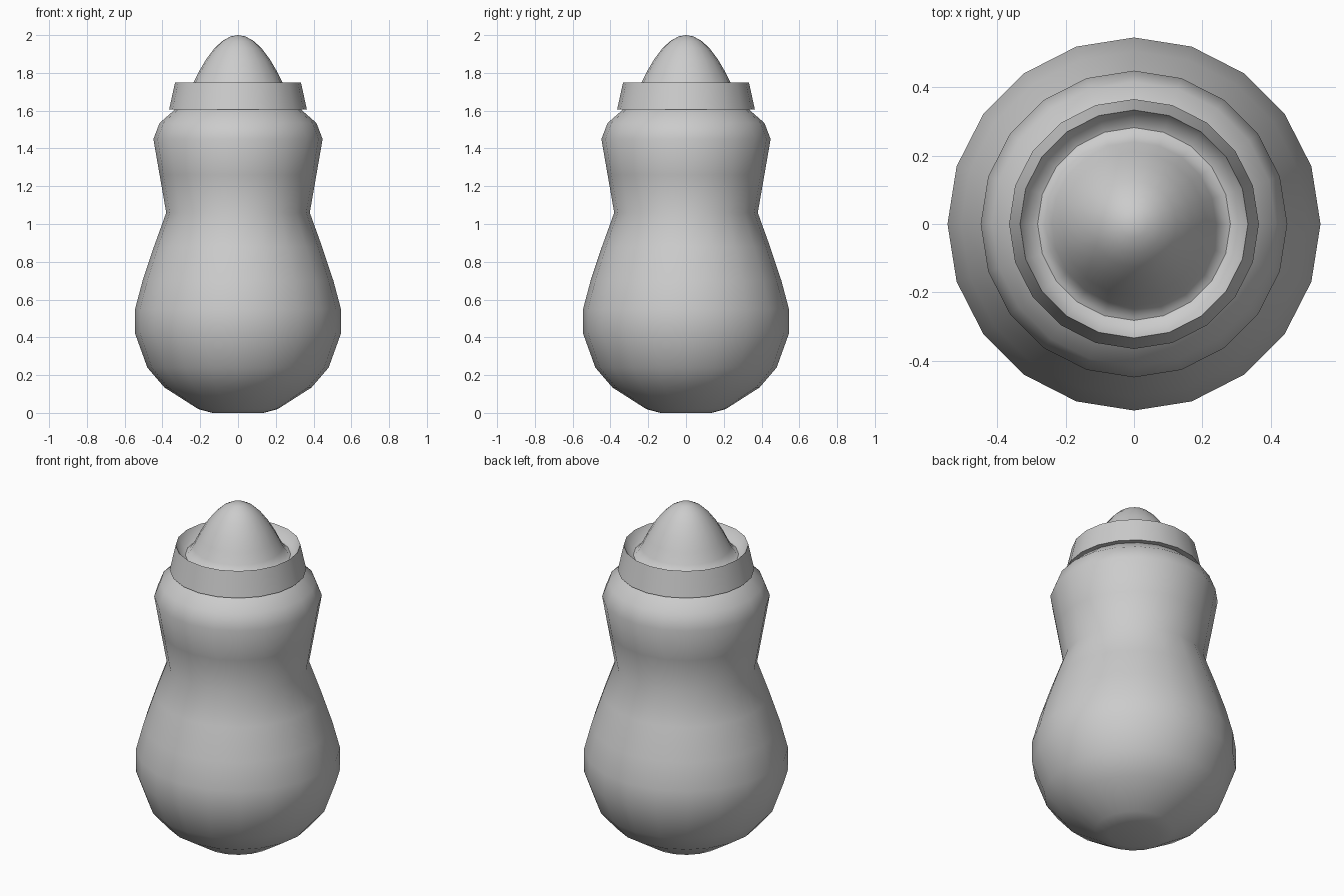
import bpy, bmesh, math

if "Cube" in bpy.data.objects:
    bpy.data.objects.remove(bpy.data.objects["Cube"])

SIDES = 20


def lathe(name, profile, sharp_angle):
    """Revolve (radius, z) points around z; radius 0 makes a pole."""
    bm = bmesh.new()
    rings = []
    for r, z in profile:
        if r == 0:
            rings.append([bm.verts.new((0, 0, z))] * SIDES)
        else:
            rings.append([bm.verts.new((r * math.cos(2 * math.pi * i / SIDES),
                                        r * math.sin(2 * math.pi * i / SIDES), z))
                          for i in range(SIDES)])
    for a, b in zip(rings, rings[1:]):
        for i in range(SIDES):
            j = (i + 1) % SIDES
            corners = list(dict.fromkeys([a[i], a[j], b[j], b[i]]))
            bm.faces.new(corners)
    bmesh.ops.recalc_face_normals(bm, faces=bm.faces)
    mesh = bpy.data.meshes.new(name)
    bm.to_mesh(mesh)
    bm.free()
    obj = bpy.data.objects.new(name, mesh)
    bpy.context.collection.objects.link(obj)
    bpy.ops.object.select_all(action='DESELECT')
    obj.select_set(True)
    bpy.context.view_layer.objects.active = obj
    bpy.ops.object.shade_smooth_by_angle(angle=math.radians(sharp_angle))
    return obj


# Bottle body: rounded base, pinched waist, shoulder and hidden neck
lathe("bottle", [
    (0, 0), (0.135, 0.0), (0.21, 0.02), (0.39, 0.135), (0.48, 0.24),
    (0.545, 0.42), (0.545, 0.55), (0.505, 0.70), (0.445, 0.88),
    (0.38, 1.06), (0.415, 1.26), (0.448, 1.45), (0.415, 1.535),
    (0.335, 1.605), (0.30, 1.625), (0, 1.625)], 70)

# Screw collar, open in the middle, with the lip dipping inside
lathe("collar", [
    (0.31, 1.61), (0.365, 1.605), (0.333, 1.75), (0.305, 1.70),
    (0.27, 1.69)], 50)

# Soft teat: parabolic dome flaring into the collar
dome = [(r, 2 - 4.5 * r * r) for r in (0.24, 0.21, 0.17, 0.125, 0.085, 0.04, 0)]
lathe("teat", [(0.305, 1.69), (0.27, 1.695)] + dome, 70)
